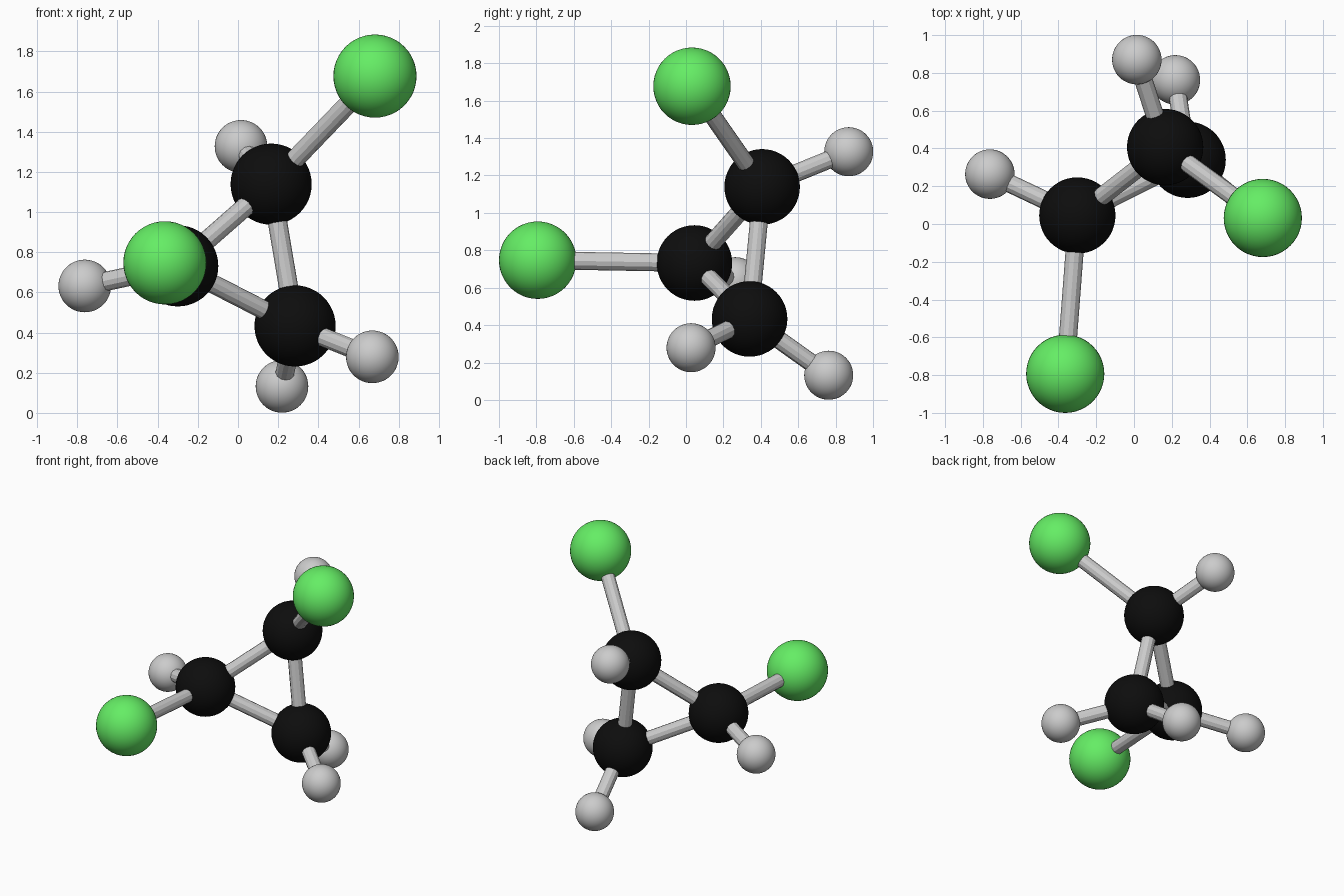
import bpy
from mathutils import Vector

if "Cube" in bpy.data.objects:
    bpy.data.objects.remove(bpy.data.objects["Cube"])


def material(name, rgb):
    m = bpy.data.materials.new(name)
    m.diffuse_color = (*rgb, 1)
    m.use_nodes = True
    m.node_tree.nodes["Principled BSDF"].inputs["Base Color"].default_value = m.diffuse_color
    return m


black = material("black", (0.004, 0.004, 0.004))
green = material("green", (0.13, 0.85, 0.13))

# atom name: centre
atoms = {
    "carbon_top": (0.165, 0.407, 1.139),
    "carbon_left": (-0.30, 0.045, 0.732),
    "carbon_right": (0.284, 0.34, 0.433),
    "chlorine_top": (0.682, 0.032, 1.677),
    "chlorine_front": (-0.364, -0.793, 0.747),
    "hydrogen_top": (0.015, 0.87, 1.327),
    "hydrogen_left": (-0.763, 0.264, 0.632),
    "hydrogen_right": (0.669, 0.027, 0.279),
    "hydrogen_bottom": (0.219, 0.763, 0.132),
}
# element: radius, material
elements = {"carbon": (0.202, black), "chlorine": (0.207, green), "hydrogen": (0.131, None)}

# ring bonds, then the outer bonds of each carbon
bonds = {
    "carbon_top": ["carbon_left", "carbon_right", "chlorine_top", "hydrogen_top"],
    "carbon_left": ["carbon_right", "chlorine_front", "hydrogen_left"],
    "carbon_right": ["hydrogen_right", "hydrogen_bottom"],
}


def ball(name, centre):
    radius, mat = elements[name.split("_")[0]]
    bpy.ops.mesh.primitive_uv_sphere_add(segments=48, ring_count=24, radius=radius, location=centre)
    ob = bpy.context.object
    ob.name = name
    bpy.ops.object.shade_smooth()
    if mat:
        ob.data.materials.append(mat)


def stick(a, b):
    p, q = Vector(atoms[a]), Vector(atoms[b])
    d = q - p
    bpy.ops.mesh.primitive_cylinder_add(
        vertices=12, radius=0.048, depth=d.length, location=(p + q) / 2,
        rotation=d.to_track_quat("Z", "Y").to_euler())
    bpy.context.object.name = f"bond_{a}_to_{b}"


for name, centre in atoms.items():
    ball(name, centre)
for a, ends in bonds.items():
    for b in ends:
        stick(a, b)
